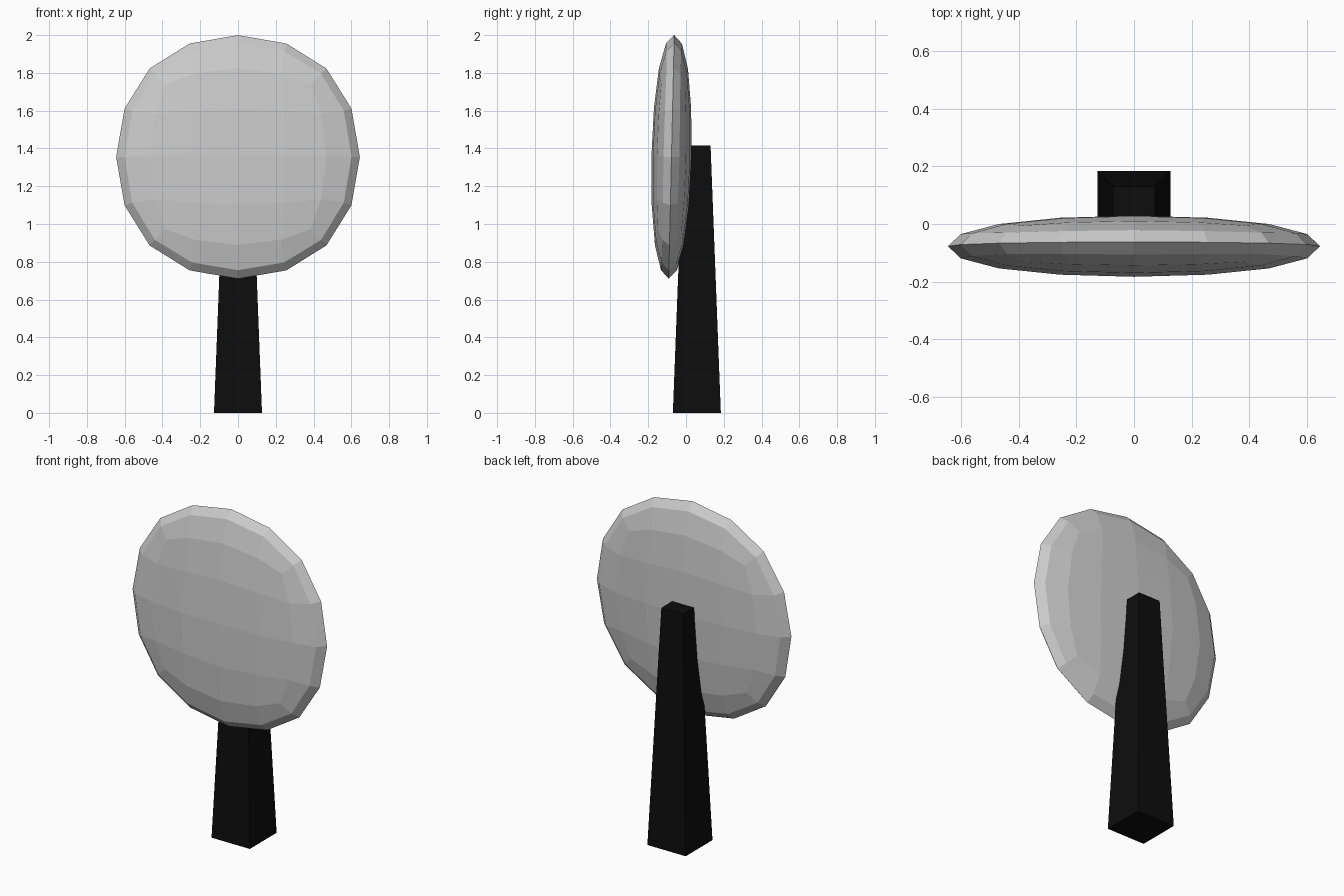
import bpy, bmesh, math

if "Cube" in bpy.data.objects:
    bpy.data.objects.remove(bpy.data.objects["Cube"])

# Tapered black post, slightly behind centre
H, base, top, cy = 1.415, 0.127, 0.0725, 0.0575
bpy.ops.mesh.primitive_cube_add(size=2, location=(0, cy, 0))
post = bpy.context.object
post.name = "post"
for v in post.data.vertices:
    r, z = (top, H) if v.co.z > 0 else (base, 0)
    v.co = (math.copysign(r, v.co.x), math.copysign(r, v.co.y), z)
black = bpy.data.materials.new("black")
black.diffuse_color = (0.004, 0.004, 0.004, 1)
black.use_nodes = True
black.node_tree.nodes["Principled BSDF"].inputs["Base Color"].default_value = black.diffuse_color
post.data.materials.append(black)

# Flat round panel: subdivided cube squashed in y, leaning slightly back
LIMIT = 0.8395  # half width of a unit-half cube after subdivision
bpy.ops.mesh.primitive_cube_add(size=2, location=(0, -0.077, 1.355),
                                rotation=(math.radians(-1.3), 0, 0))
panel = bpy.context.object
panel.name = "round_panel"
panel.scale = (0.645 / LIMIT, 0.106 / LIMIT, 0.645 / LIMIT)
sub = panel.modifiers.new("round", 'SUBSURF')
sub.levels = sub.render_levels = 2
for p in panel.data.polygons:
    p.use_smooth = False
